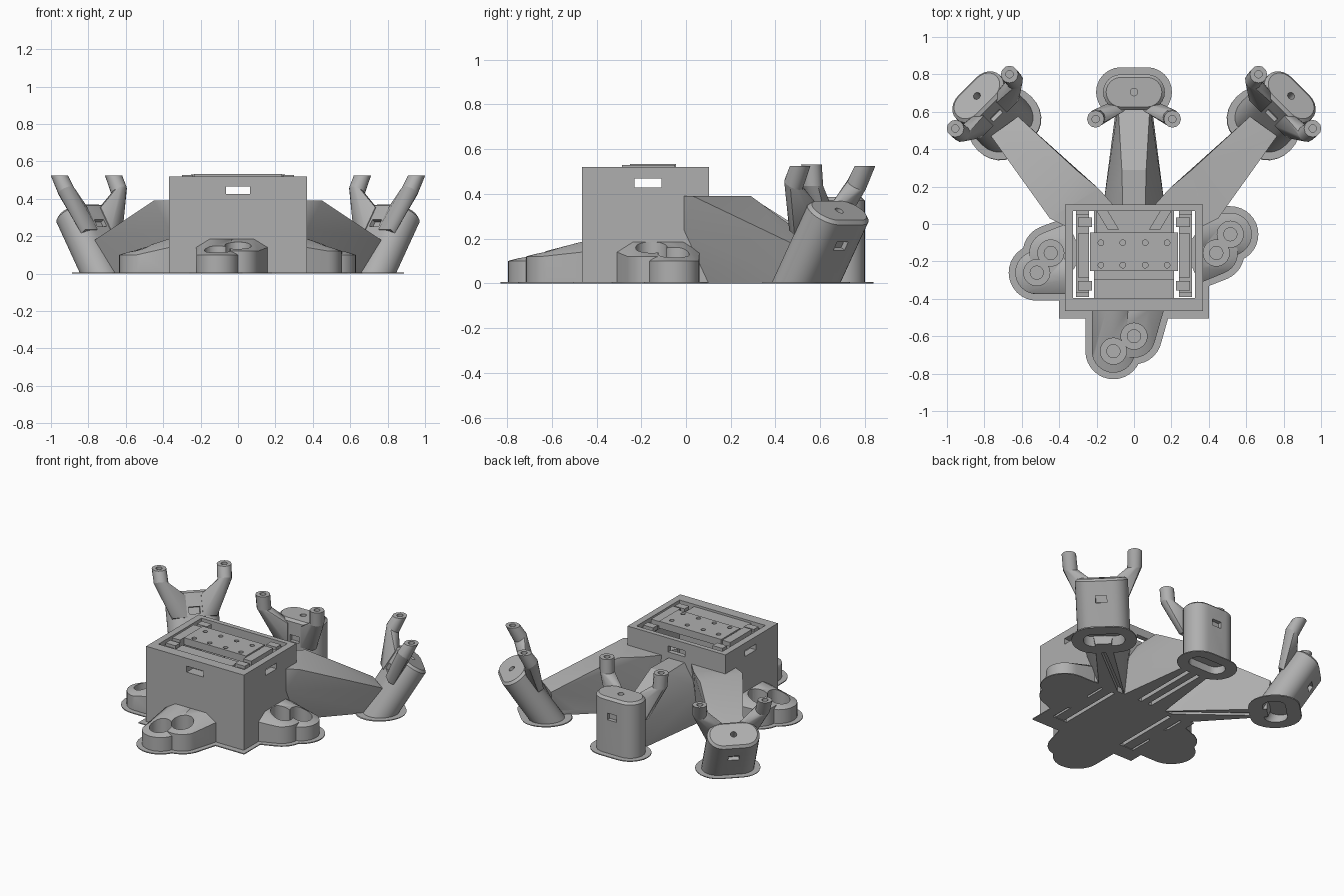
import bpy, bmesh, math
from mathutils import Vector

cube = bpy.data.objects.get("Cube")
if cube:
    bpy.data.objects.remove(cube)

grey = bpy.data.materials.new("plain grey")
grey.use_nodes = True
COLOUR = (0.43, 0.43, 0.43, 1)
grey.diffuse_color = COLOUR
grey.node_tree.nodes["Principled BSDF"].inputs["Base Color"].default_value = COLOUR
parts = []


def hull(name, points):
    """Convex solid round a set of points."""
    bm = bmesh.new()
    for p in points:
        bm.verts.new(p)
    bmesh.ops.remove_doubles(bm, verts=bm.verts, dist=0.0005)
    res = bmesh.ops.convex_hull(bm, input=bm.verts)
    loose = {v for v in res["geom_interior"] + res["geom_unused"]
             if isinstance(v, bmesh.types.BMVert)}
    bmesh.ops.delete(bm, geom=list(loose), context="VERTS")
    bmesh.ops.dissolve_limit(bm, angle_limit=0.01, verts=bm.verts, edges=bm.edges)
    bmesh.ops.recalc_face_normals(bm, faces=bm.faces)
    mesh = bpy.data.meshes.new(name)
    bm.to_mesh(mesh)
    bm.free()
    mesh.materials.append(grey)
    obj = bpy.data.objects.new(name, mesh)
    bpy.context.collection.objects.link(obj)
    parts.append(obj)
    return obj


def box(name, x, y, z):
    return hull(name, [(a, b, c) for a in x for b in y for c in z])


def circle(x, y, r, n=32):
    return [(x + r * math.cos(math.tau * i / n), y + r * math.sin(math.tau * i / n)) for i in range(n)]


def lift(points, *levels):
    return [(p[0], p[1], z) for p in points for z in levels]


def cut(obj, cutters):
    """Subtract cutters and bake the result."""
    for c in cutters:
        c.hide_render = True
        mod = obj.modifiers.new("cut", "BOOLEAN")
        mod.operation, mod.object, mod.solver = "DIFFERENCE", c, "EXACT"
    graph = bpy.context.evaluated_depsgraph_get()
    graph.update()
    mesh = bpy.data.meshes.new_from_object(obj.evaluated_get(graph))
    obj.modifiers.clear()
    obj.data = mesh


def discard(cutters):
    for c in cutters:
        parts.remove(c)
        bpy.data.objects.remove(c)


# Central housing with slots through its walls
housing = box("housing", (-.37, .37), (-.465, .103), (0, .52))
tools = [box("cavity", (-.325, .325), (-.395, .07), (-.1, .6)),
         box("front_slot", (-.063, .063), (-.6, .3), (.425, .466)),
         box("side_slot", (-.5, .5), (-.23, -.11), (.428, .468))]
cut(housing, tools)
discard(tools)
box("housing_brim_front", (-.4, .4), (-.505, -.4), (0, .006))
for s in (-1, 1):
    box("housing_brim_side", sorted((s * .33, s * .4)), (-.505, .1), (0, .006))

# Tray inside the housing
plate = box("drilled_plate", (-.235, .235), (-.25, -.045), (.485, .533))
holes = [hull("hole", lift(circle(x, y, .015, 16), .5, .6))
         for x in (-.177, -.06, .06, .177) for y in (-.1, -.22)]
cut(plate, holes)
discard(holes)
box("front_tray", (-.215, .215), (-.4, -.295), (.475, .505))
box("floor", (-.215, .215), (-.4, .075), (0, .03))
for s in (-1, 1):
    def side(a, b):
        return sorted((s * a, s * b))
    box("rail", side(.24, .31), (-.37, .05), (.475, .5))
    box("rail_bar", side(.24, .3), (-.285, -.05), (.49, .528))
    for y in (-.33, .01):
        box("rail_tab", side(.225, .3), (y - .025, y + .025), (.49, .52))
    box("rail_floor", side(.24, .31), (-.39, .07), (0, .03))
    brace = [(s * .2, .07), (s * .14, .07), (s * .08, -.03), (s * .14, -.03)]
    hull("diagonal_brace", lift(brace, .34, .39))
box("rear_shelf", (-.2, .2), (-.045, .075), (.28, .32))


# Low cup holders on three sides
def cup_holder(name, outer, inner, start, end):
    start, end = Vector(start), Vector(end)
    wells = []
    for c in (outer, inner):
        wells.append(hull("well", lift(circle(*c, .07), .05, .4)))
        wells.append(hull("well_hole", lift(circle(*c, .035), .02, .4)))
    spread = (end - start).normalized() * .035
    spans = ((outer, 0, .5, .1, -spread), (inner, .5, 1, .12, spread))
    for c, t0, t1, top, grow in spans:
        wall = [start.lerp(end, t) for t in (t0, t1)]
        ridge = [start.lerp(end, max(.2, min(.8, t))) for t in (t0, t1)]
        body = hull(name, lift(circle(*c, .115), 0, top) + lift(wall, 0, .14) + lift(ridge, .187))
        cut(body, wells)
        hull(name + "_brim", lift(circle(*c, .15), 0, .006) + lift([w + grow for w in wall], 0, .006))
    discard(wells)


cup_holder("front_cup_holder", (-.11, -.68), (0, -.6), (-.225, -.46), (.16, -.46))
cup_holder("left_cup_holder", (.515, -.055), (.44, -.155), (.365, .06), (.365, -.31))
cup_holder("right_cup_holder", (-.52, -.26), (-.445, -.155), (-.365, -.375), (-.365, 0))


# Pillars with forked arms
def stadium(grow=0, n=12):
    r, half = .095 + grow, .07
    return [(side * half + r * math.sin(a) * side, r * math.cos(a))
            for side in (1, -1) for a in (math.pi * i / n for i in range(n + 1))]


def pillar(name, centre, azimuth, tilt):
    ca, sa, ct, st = math.cos(azimuth), math.sin(azimuth), math.cos(tilt), math.sin(tilt)
    axis = Vector((ca * st, sa * st, ct))
    across = Vector((-sa, ca, 0))
    out = Vector((ca * ct, sa * ct, -st))
    centre = Vector(centre)

    def at(u, v, h):
        return centre + across * u + out * v + axis * h

    def ring(grow, h):
        return [at(u, v, h) for u, v in stadium(grow)]

    def ground(grow, z):
        return [p - axis * ((p.z - z) / axis.z) for p in ring(grow, 0)]

    def block(label, us, vs, hs):
        return hull(label, [at(u, v, h) for u in us for v in vs for h in hs])

    body = hull(name, ground(0, 0) + ring(0, -.015) + ring(-.016, 0))
    tools = [hull("hole", [at(x, y, h) for x, y in circle(0, 0, .02, 16) for h in (-.06, .05)]),
             hull("socket", ground(-.035, -.02) + ground(-.035, .05)),
             block("slot_out", (-.035, .035), (.07, .13), (-.15, -.105)),
             block("slot_in", (-.035, .035), (-.13, -.07), (-.15, -.105))]
    cut(body, tools)
    rim = hull(name + "_brim", ground(.038, 0) + ground(.038, .006))
    cut(rim, tools[1:2])
    discard(tools)
    for s in (-1, 1):
        tip = at(s * .205, -.144, .145)
        top = [tip + Vector((x, y, 0)) for x, y in circle(0, 0, .046, 12)]
        elbow = [at(x, y, .05) for x, y in circle(s * .2, -.138, .046, 12)]
        root = [at(s * u, v, h) for u in (.05, .14) for v in (-.06, -.1) for h in (-.03, -.17)]
        stem = hull(name + "_arm_tip", top + elbow)
        bore = hull("bore", [tip + Vector((x, y, z)) for x, y in circle(0, 0, .02, 12) for z in (-.04, .05)])
        cut(stem, [bore])
        discard([bore])
        low = [at(x, y, .015) for x, y in circle(s * .185, -.125, .04, 12)]
        hull(name + "_arm", elbow + low + root)


TILT = math.radians(33)
pillar("back_pillar", (0, .705, .385), math.pi / 2, 0)
pillar("left_pillar", (.84, .685, .325), math.pi / 4, TILT)
pillar("right_pillar", (-.84, .685, .325), math.pi * .75, TILT)


# Sloping ribs joining pillars to the housing, grooved underneath
def rib(name, points, foot):
    body = hull(name, points)
    foot = Vector(foot)
    along = foot.normalized()
    over = Vector((-along.y, along.x))
    tools = [box("clearance", (-.35, .35), (-.46, .09), (-.1, .6))]
    for off in (-.04, .04):
        ends = [over * (off + w) + along * d for w in (-.014, .014) for d in (0, foot.length - .1)]
        tools.append(hull("groove", lift(ends, -.05, .035)))
    cut(body, tools)
    discard(tools)


for s, label in ((1, "left_rib"), (-1, "right_rib")):
    top = [(.37, -.01), (.45, .03), (.31, .29), (.19, .19), (.1, .09)]
    end = [(.765, .47), (.62, .575)]
    base = [(.36, .09), (.15, .09), (.70, .46), (.63, .53)]
    pts = lift(top, .39) + lift(end, .18) + lift(top[:1], .24) + lift(base, 0)
    rib(label, [(s * x, y, z) for x, y, z in pts], (s * .69, .54))
back = [(s * x, y, z) for s in (-1, 1) for x, y, z in
        ((.06, .09, .385), (.065, .29, .385), (.085, .63, .17), (.165, .09, 0), (.165, .09, .22), (.095, .63, 0))]
rib("back_rib", back, (0, .7))

# Smooth the rounded sides, keep edges sharp
bpy.ops.object.select_all(action="DESELECT")
for p in parts:
    p.select_set(True)
bpy.context.view_layer.objects.active = parts[0]
bpy.ops.object.shade_smooth_by_angle(angle=math.radians(31))
